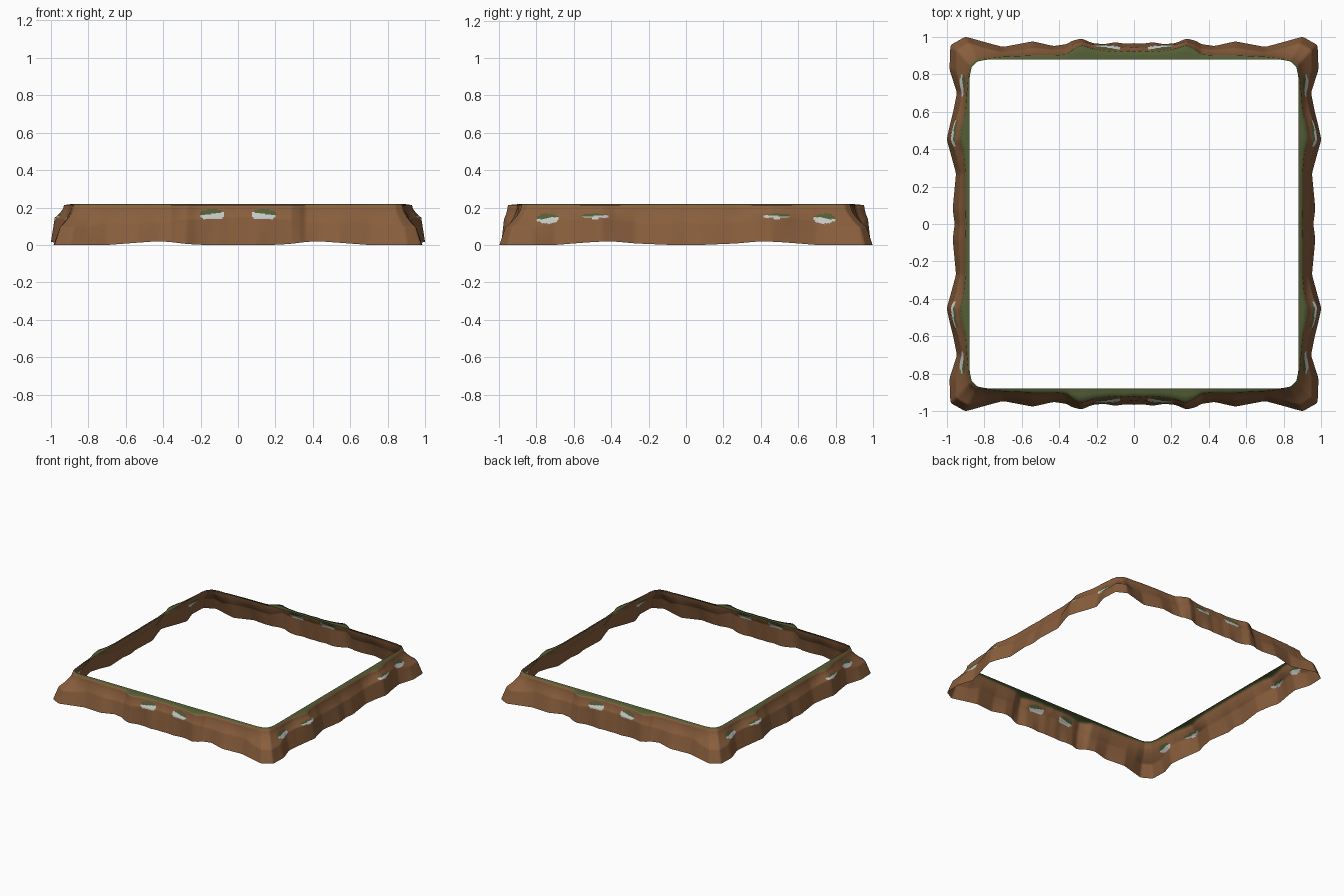
import bpy, bmesh
from mathutils import Vector

if "Cube" in bpy.data.objects:
    bpy.data.objects.remove(bpy.data.objects["Cube"])

def mat(name, col):
    m = bpy.data.materials.new(name)
    m.diffuse_color = (*col, 1)
    m.use_nodes = True
    m.node_tree.nodes["Principled BSDF"].inputs["Base Color"].default_value = m.diffuse_color
    return m

mats = [mat("earth brown", (0.25, 0.112, 0.046)),
        mat("grass green", (0.085, 0.11, 0.035)),
        mat("pale stone", (0.55, 0.57, 0.55))]

RIM, TOP, LIP = 0.877, 0.22, 0.213

# Stations: along, lip distance, shoulder distance, shoulder z, base distance, base z
back = [(0, .92, .945, .15, .965, 0), (.05, .925, .942, .15, .963, 0),
        (.10, .92, .95, .15, .97, 0), (.16, .925, .955, .15, .96, 0),
        (.22, .935, .957, .14, .965, .002), (.28, .955, .975, .14, .99, .006),
        (.33, .93, .955, .13, .978, .012), (.36, .905, .935, .12, .96, .016),
        (.43, .90, .93, .12, .95, .02), (.54, .90, .94, .12, .975, .012),
        (.70, .893, .917, .12, .945, 0)]
side = [(.70, .893, .918, .13, .945, 0), (.60, .90, .94, .145, .965, .008),
        (.52, .92, .968, .146, .985, .014), (.45, .93, .98, .146, 1.0, .018),
        (.38, .91, .955, .14, .98, .018), (.27, .90, .927, .12, .95, .008),
        (.08, .90, .937, .12, .968, 0), (0, .897, .93, .12, .957, 0)]

def station(s, swap):
    t, g, sh, zs, b, z0 = s
    pts = [(t, RIM, TOP), (t, g, LIP), (t, sh, zs), (t, b, z0)]
    return [Vector((y, x, z)) if swap else Vector((x, y, z)) for x, y, z in pts]

def corner(rim, sh, base):
    r = Vector((*rim, TOP))
    s = Vector((*sh, .095))
    g = r.lerp(s, .1)
    g.z = LIP
    return [r, g, s, Vector((*base, 0))]

path = [station(s, False) for s in back]
path += [corner((.79, .877), (.80, .94), (.80, .972)),
         corner((.835, .868), (.885, .968), (.90, 1.0)),
         corner((.866, .84), (.95, .93), (.98, .955)),
         corner((.877, .79), (.95, .82), (.985, .825))]
path += [station(s, True) for s in side]

# Resample stations evenly, then soften slightly
cols = []
for a, b in zip(path, path[1:]):
    n = max(2, round((b[3] - a[3]).length / 0.009))
    cols += [[p.lerp(q, i / n) for p, q in zip(a, b)] for i in range(n)]
cols.append(path[-1])
for _ in range(2):
    mid = [[(p + 2 * q + r) / 4 for p, q, r in zip(cols[i - 1], cols[i], cols[i + 1])]
           for i in range(1, len(cols) - 1)]
    cols = [cols[0]] + mid + [cols[-1]]

def profile(c):
    rim, lip, sh, base = c
    out = [rim, rim.lerp(lip, .5)]
    for i in range(12):
        k = i / 12
        p = lip.lerp(sh, k)
        p.z = lip.z + (sh.z - lip.z) * k ** 0.6
        out.append(p)
    return out + [sh.lerp(base, i / 14) for i in range(15)]

# Grassy stone ledges: on side wall?, along, z, half width, half height
ledges = [(False, .138, .163, .066, .029), (True, .74, .141, .06, .026),
          (True, .485, .154, .075, .013)]

def colour(c, row):
    if row < 2:
        return 1
    for on_side, t, z, w, h in ledges:
        if on_side != (c.x > c.y if c.x > .85 else False):
            continue
        u = ((c.y if on_side else c.x) - t) / w
        v = (c.z - z) / h
        if u * u + v * v < 1:
            return 2 if v < .1 - .35 * u else 1
    return 0

# One quarter of the cliff wall, mirrored both ways
bm = bmesh.new()
grid = [[bm.verts.new(p) for p in profile(c)] for c in cols]
for a, b in zip(grid, grid[1:]):
    for r in range(len(a) - 1):
        f = bm.faces.new((a[r], b[r], b[r + 1], a[r + 1]))
        f.normal_update()
        ctr = f.calc_center_median()
        f.material_index = colour(ctr, r)
        f.smooth = True
bm.normal_update()
up = sum(f.normal.x + f.normal.y for f in bm.faces)
if up < 0:
    bmesh.ops.reverse_faces(bm, faces=bm.faces[:])
me = bpy.data.meshes.new("cliff_wall")
bm.to_mesh(me)
bm.free()
for m in mats:
    me.materials.append(m)
wall = bpy.data.objects.new("cliff_wall", me)
bpy.context.collection.objects.link(wall)
mir = wall.modifiers.new("mirror", 'MIRROR')
mir.use_axis = (True, True, False)
mir.merge_threshold = 0.001
